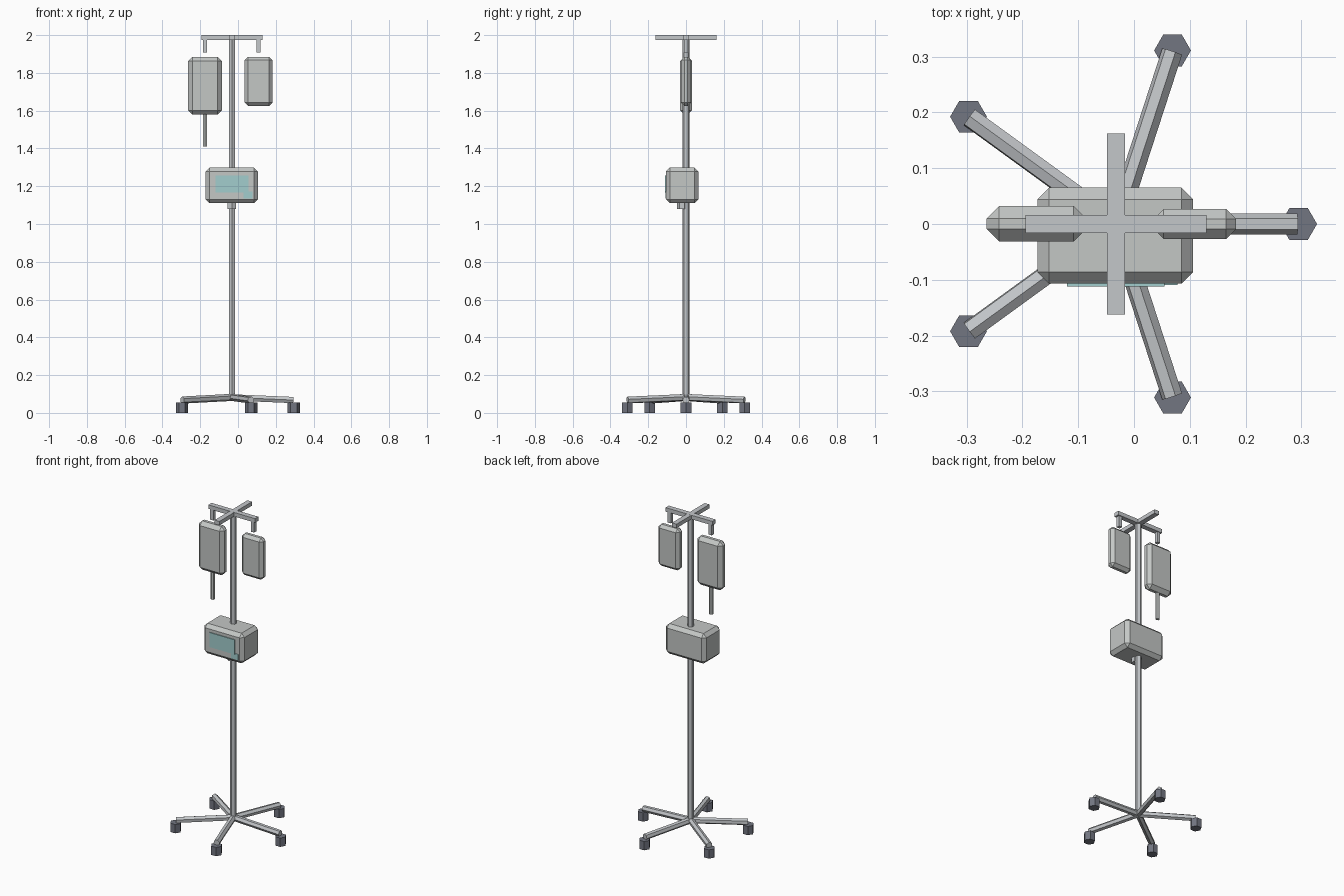
import bpy
import bmesh
import math
from mathutils import Vector, Matrix

cube = bpy.data.objects.get("Cube")
if cube:
    bpy.data.objects.remove(cube, do_unlink=True)


def material(name, rgb):
    m = bpy.data.materials.new(name)
    m.use_nodes = True
    m.diffuse_color = (*rgb, 1)
    m.node_tree.nodes["Principled BSDF"].inputs["Base Color"].default_value = (*rgb, 1)
    return m


METAL = material("light metal", (0.55, 0.57, 0.59))
PLASTIC = material("pale plastic", (0.55, 0.57, 0.56))
RUBBER = material("dark rubber", (0.17, 0.18, 0.22))
TEAL = material("teal display", (0.36, 0.61, 0.61))

AXIS = -0.032  # x of the pole


def finish(name, bm, mat):
    bmesh.ops.recalc_face_normals(bm, faces=bm.faces)
    mesh = bpy.data.meshes.new(name)
    bm.to_mesh(mesh)
    bm.free()
    mesh.materials.append(mat)
    obj = bpy.data.objects.new(name, mesh)
    bpy.context.collection.objects.link(obj)
    return obj


def box(name, low, high, mat, chamfer=0):
    low, high = Vector(low), Vector(high)
    bm = bmesh.new()
    bmesh.ops.create_cube(bm, size=1)
    bmesh.ops.scale(bm, vec=high - low, verts=bm.verts)
    bmesh.ops.translate(bm, vec=(low + high) / 2, verts=bm.verts)
    if chamfer:
        bmesh.ops.bevel(bm, geom=bm.edges[:], offset=chamfer, segments=1,
                        affect='EDGES', profile=0.5)
    return finish(name, bm, mat)


def rod(name, start, end, radius, mat, sides=6, spin=0):
    start, end = Vector(start), Vector(end)
    d = end - start
    turn = Vector((0, 0, 1)).rotation_difference(d).to_matrix().to_4x4()
    bm = bmesh.new()
    bmesh.ops.create_cone(bm, cap_ends=True, segments=sides, radius1=radius,
                          radius2=radius, depth=d.length,
                          matrix=Matrix.Translation((start + end) / 2) @ turn
                          @ Matrix.Rotation(spin, 4, 'Z'))
    return finish(name, bm, mat)


# Five-legged base with a caster under each leg
for i in range(5):
    a = math.radians(72 * i)
    c, s = math.cos(a), math.sin(a)
    rod(f"leg_{i + 1}", (AXIS, 0, 0.082), (AXIS + 0.325 * c, 0.325 * s, 0.068),
        0.019, METAL)
    x, y = AXIS + 0.327 * c, 0.327 * s
    rod(f"caster_{i + 1}", (x, y, 0), (x, y, 0.055), 0.033, RUBBER, spin=math.pi / 6)

# Pole and crossed hanger bars
rod("pole", (AXIS, 0, 0.07), (AXIS, 0, 1.98), 0.019, METAL)
box("hanger_bar_side", (AXIS - 0.162, -0.016, 1.975), (AXIS + 0.162, 0.016, 2), METAL)
box("hanger_bar_depth", (AXIS - 0.016, -0.162, 1.975), (AXIS + 0.016, 0.162, 1.9995), METAL)
for side, x in (("right", AXIS - 0.142), ("left", AXIS + 0.14)):
    box(f"hook_{side}", (x - 0.011, -0.011, 1.908), (x + 0.011, 0.011, 1.98), METAL)

# Fluid bags and the drip tube
box("large_bag", (-0.264, -0.031, 1.58), (-0.086, 0.032, 1.885), PLASTIC, 0.022)
box("small_bag", (0.035, -0.027, 1.625), (0.183, 0.027, 1.885), PLASTIC, 0.018)
rod("drip_tube", (-0.175, 0, 1.41), (-0.175, 0, 1.59), 0.012, PLASTIC)

# Pump with clamp, screen and button
box("pump_body", (-0.173, -0.107, 1.11), (0.106, 0.065, 1.298), PLASTIC, 0.021)
rod("pump_clamp", (AXIS, -0.022, 1.08), (AXIS, -0.022, 1.2), 0.026, METAL)
box("pump_screen", (-0.12, -0.112, 1.167), (0.055, -0.105, 1.258), TEAL)
box("pump_button", (0.028, -0.109, 1.135), (0.078, -0.105, 1.172), TEAL)
